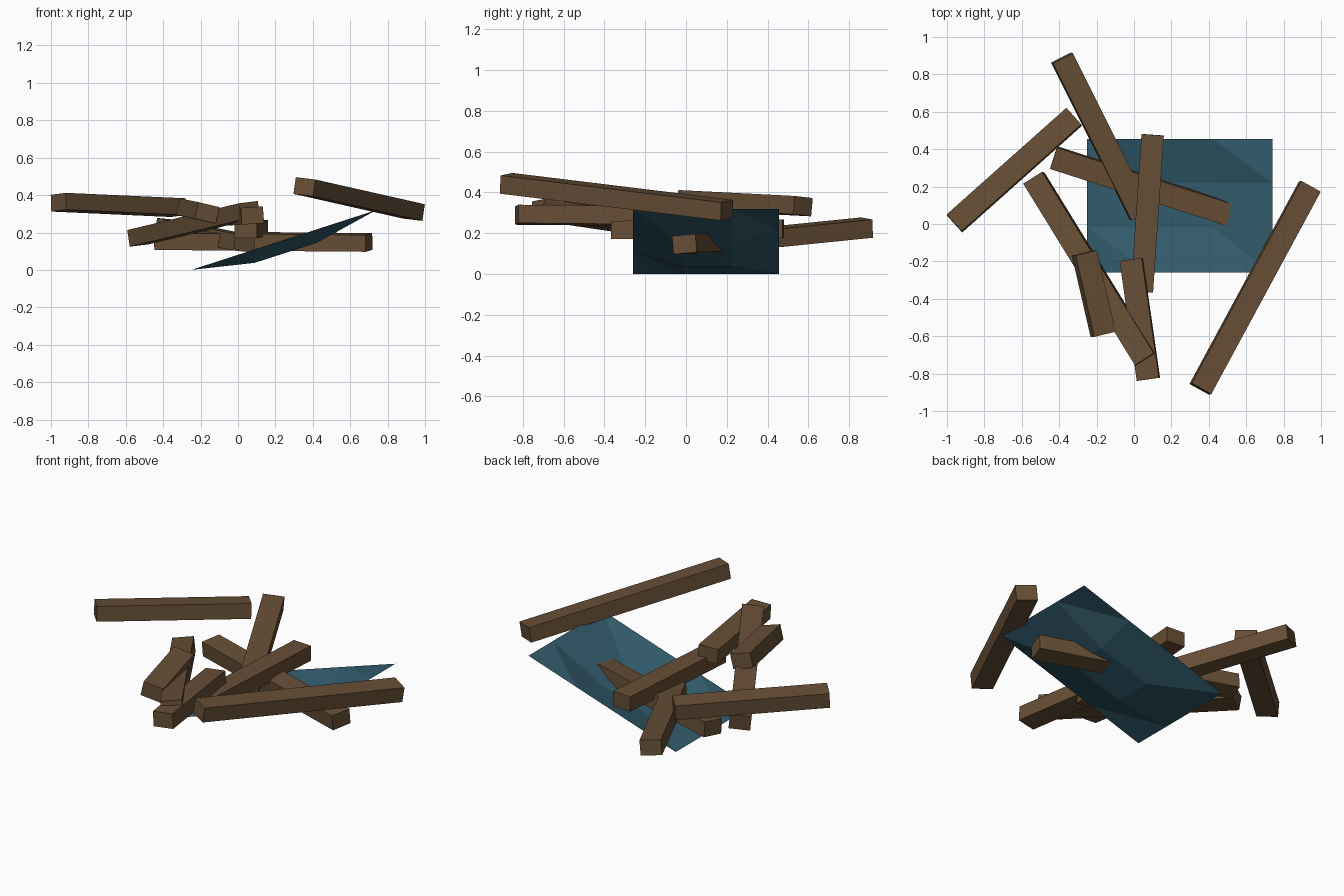
import bpy, bmesh, math
from mathutils import Vector, Matrix

if "Cube" in bpy.data.objects:
    bpy.data.objects.remove(bpy.data.objects["Cube"])


def material(name, rgb):
    m = bpy.data.materials.new(name)
    m.diffuse_color = (*rgb, 1)
    m.use_nodes = True
    m.node_tree.nodes["Principled BSDF"].inputs["Base Color"].default_value = m.diffuse_color
    return m


WOOD = material("dark_wood", (0.135, 0.077, 0.037))
CLOTH = material("blue_cloth", (0.032, 0.105, 0.15))


def finish(bm, name, mat):
    bmesh.ops.recalc_face_normals(bm, faces=bm.faces)
    mesh = bpy.data.meshes.new(name)
    bm.to_mesh(mesh)
    bm.free()
    mesh.materials.append(mat)
    ob = bpy.data.objects.new(name, mesh)
    bpy.context.collection.objects.link(ob)
    return ob


def beam(name, start, end, roll=0, width=0.12, height=0.09):
    """Box from start to end; positive roll tips the top to the right."""
    a, b = Vector(start), Vector(end)
    d = (b - a).normalized()
    side = d.cross(Vector((0, 0, 1))).normalized()
    up = side.cross(d)
    turn = Matrix.Rotation(math.radians(roll), 3, d)
    side, up = turn @ side, turn @ up
    rot = Matrix((side, d, up)).transposed().to_4x4()
    size = Matrix.Diagonal((width, (b - a).length, height, 1))
    bm = bmesh.new()
    bmesh.ops.create_cube(bm, size=1,
                          matrix=Matrix.Translation((a + b) / 2) @ rot @ size)
    finish(bm, name, WOOD)


# scattered beams
beam("right_long_beam", (0.355, -0.882, 0.445), (0.94, 0.20, 0.313), 6)
beam("left_beam", (-0.96, 0.003, 0.362), (-0.32, 0.573, 0.333), -5)
beam("back_beam", (-0.385, 0.888, 0.228), (0.035, 0.048, 0.143), -5)
beam("front_left_beam", (-0.535, 0.245, 0.175), (0.062, -0.725, 0.318), 6)
beam("cross_beam", (-0.43, 0.355, 0.157), (0.70, -0.008, 0.147), 5)
beam("middle_beam", (0.10, 0.477, 0.222), (0.042, -0.363, 0.216), 0)
beam("front_short_beam", (-0.015, -0.19, 0.285), (0.077, -0.83, 0.291), 4)
beam("left_short_beam", (-0.265, -0.155, 0.325), (-0.165, -0.59, 0.305), -13)

# sagging tarp: 3 x 3 cells, straight rim, lowered middle
xs, ys = (-0.25, 0.09, 0.42, 0.74), (-0.26, -0.02, 0.22, 0.455)
bm = bmesh.new()
grid = []
for i, x in enumerate(xs):
    row = []
    for j, y in enumerate(ys):
        sag = 0.072 if i in (1, 2) and j in (1, 2) else 0
        row.append(bm.verts.new((x, y, 0.32 * (x + 0.25) / 0.99 - sag)))
    grid.append(row)
for i in range(3):
    for j in range(3):
        a, b = grid[i][j], grid[i + 1][j]
        c, d = grid[i + 1][j + 1], grid[i][j + 1]
        bm.faces.new((a, b, d))
        bm.faces.new((b, c, d))
finish(bm, "tarp", CLOTH)
